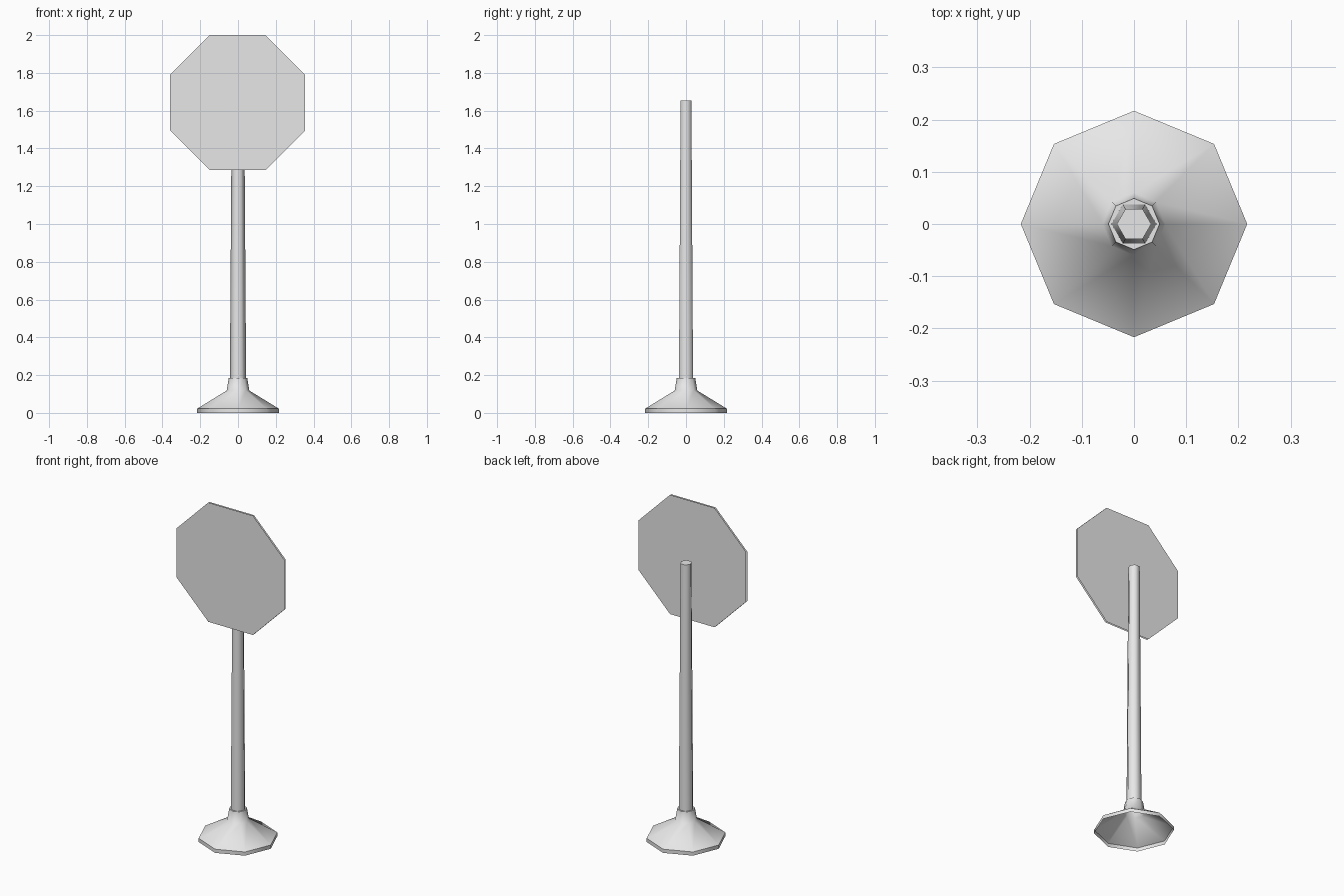
import bpy
import bmesh
from math import cos, sin, pi

cube = bpy.data.objects.get("Cube")
if cube:
    bpy.data.objects.remove(cube, do_unlink=True)

grey = bpy.data.materials.new("light_grey")
grey.use_nodes = True
colour = (0.8, 0.8, 0.8, 1)
grey.diffuse_color = colour
grey.node_tree.nodes["Principled BSDF"].inputs["Base Color"].default_value = colour


def finish(name, bm, smooth_angle=None):
    mesh = bpy.data.meshes.new(name)
    bm.to_mesh(mesh)
    bm.free()
    obj = bpy.data.objects.new(name, mesh)
    bpy.context.collection.objects.link(obj)
    mesh.materials.append(grey)
    if smooth_angle:
        bpy.ops.object.select_all(action="DESELECT")
        obj.select_set(True)
        bpy.context.view_layer.objects.active = obj
        bpy.ops.object.shade_smooth_by_angle(angle=smooth_angle)
    return obj


def lathe(name, sides, profile, smooth_angle):
    """Stack polygon rings of (radius, z), open below and capped on top."""
    bm = bmesh.new()
    rings = [[bm.verts.new((r * cos(2 * pi * i / sides), r * sin(2 * pi * i / sides), z))
              for i in range(sides)] for r, z in profile]
    for low, high in zip(rings, rings[1:]):
        for i in range(sides):
            j = (i + 1) % sides
            bm.faces.new((low[i], low[j], high[j], high[i]))
    bm.faces.new(rings[-1])
    return finish(name, bm, smooth_angle)


# Hollow flared foot with a collar
lathe("base", 8, [(0.217, 0), (0.217, 0.022), (0.06, 0.118), (0.049, 0.185)], pi * 0.28)

# Tapered six-sided post
lathe("post", 6, [(0.043, 0.185), (0.033, 1.655)], pi * 0.36)

# Octagonal sign made of a front and a back sheet, with open edges
bm = bmesh.new()
apothem = 0.357
radius = apothem / cos(pi / 8)
for y, order in ((-0.067, 1), (-0.057, -1)):
    corners = [bm.verts.new((radius * cos(pi / 8 + i * pi / 4) - 0.002, y,
                             2 - apothem + radius * sin(pi / 8 + i * pi / 4)))
               for i in range(8)]
    bm.faces.new(corners[::order])
finish("sign_panel", bm)
